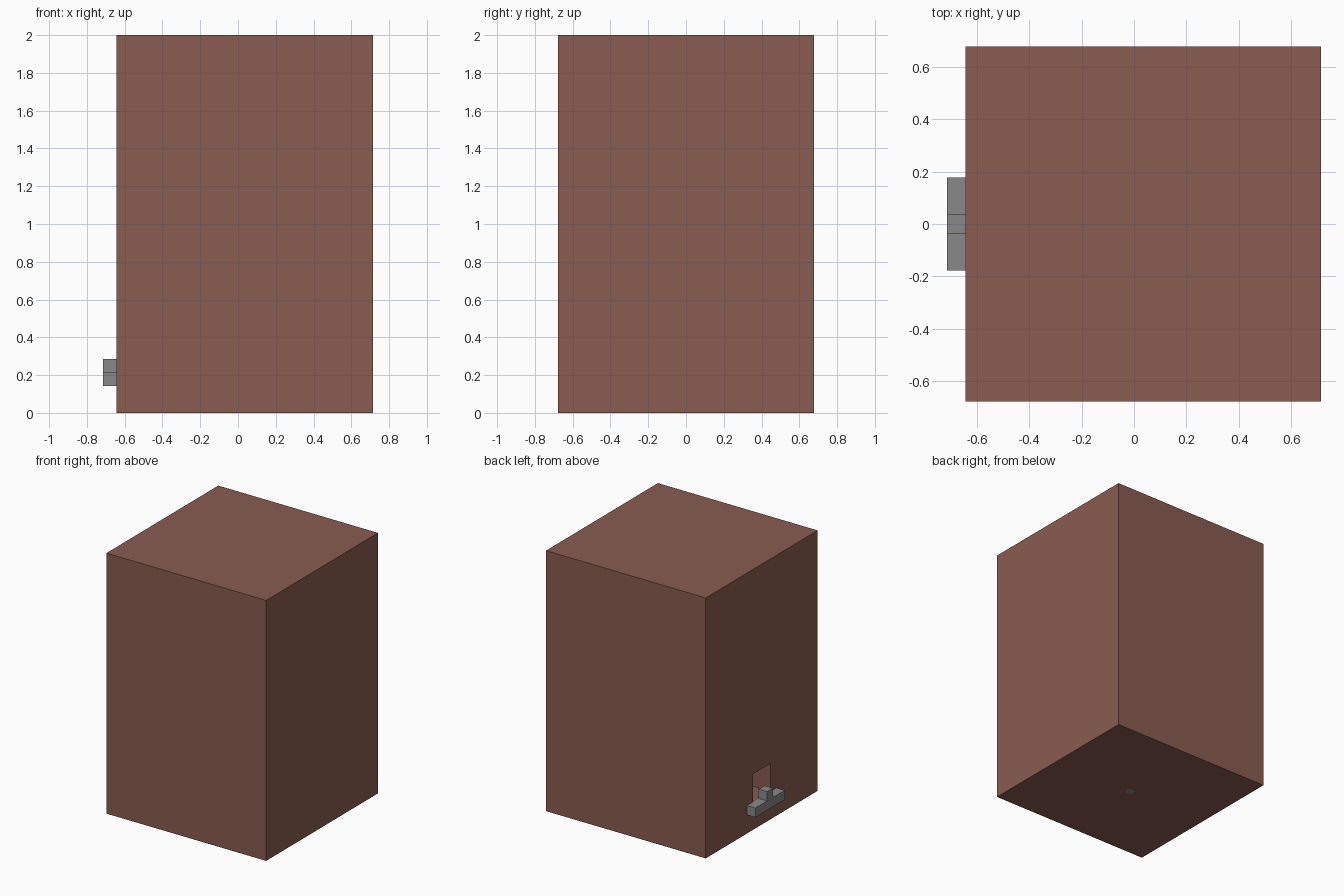
import bpy
import bmesh
from mathutils import Vector

cube = bpy.data.objects.get("Cube")
if cube:
    bpy.data.objects.remove(cube, do_unlink=True)

U = 2 / 28            # one modelling unit
BODY_X = U / 2        # body centre, shifted to make room for the perch


def material(name, rgb):
    mat = bpy.data.materials.new(name)
    mat.use_nodes = True
    mat.diffuse_color = (*rgb, 1)
    mat.node_tree.nodes["Principled BSDF"].inputs["Base Color"].default_value = (*rgb, 1)
    return mat


brown = material("brown", (0.25, 0.107, 0.082))
grey = material("grey", (0.25, 0.25, 0.25))


def finish(name, bm, mat):
    mesh = bpy.data.meshes.new(name)
    bm.to_mesh(mesh)
    bm.free()
    mesh.materials.append(mat)
    obj = bpy.data.objects.new(name, mesh)
    bpy.context.collection.objects.link(obj)
    return obj


def box(name, low, high, mat):
    """Box between two corners."""
    low, high = Vector(low), Vector(high)
    bm = bmesh.new()
    bmesh.ops.create_cube(bm, size=1)
    bmesh.ops.scale(bm, vec=high - low, verts=bm.verts)
    bmesh.ops.translate(bm, vec=(low + high) / 2, verts=bm.verts)
    return finish(name, bm, mat)


# Tall body
half = 9.5 * U
side = BODY_X - half
body = box("body", (side, -half, 0), (BODY_X + half, half, 28 * U), brown)

# Square opening low in the side
cutter = box("opening_cutter", (side - U, -1.5 * U, 3 * U),
             (side + 5 * U, 1.5 * U, 6 * U), brown)
cutter.hide_render = True
cutter.hide_viewport = True
cut = body.modifiers.new("opening", 'BOOLEAN')
cut.operation = 'DIFFERENCE'
cut.solver = 'EXACT'
cut.object = cutter

# Ledge under the opening with a small block on it
box("ledge", (side - U, -2.5 * U, 2 * U), (side, 2.5 * U, 3 * U), grey)
box("ledge_block", (side - U, -U / 2, 3 * U), (side, U / 2, 4 * U), grey)

# Round plug under the base
bm = bmesh.new()
bmesh.ops.create_cone(bm, cap_ends=True, segments=16, radius1=U / 2,
                      radius2=U / 2, depth=0.006)
bmesh.ops.translate(bm, vec=(BODY_X, 0, 0.002), verts=bm.verts)
finish("base_plug", bm, grey)
